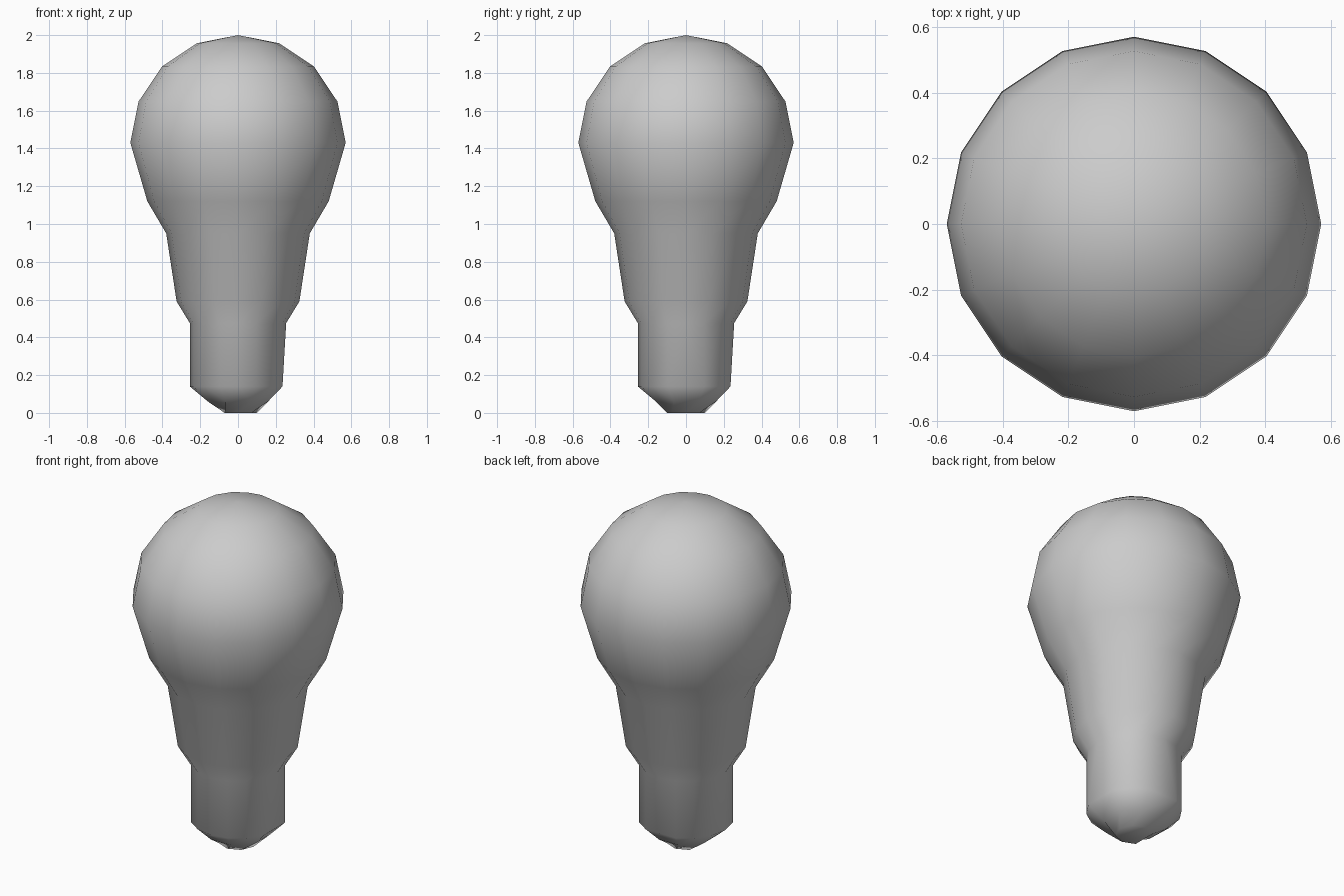
import bpy, bmesh, math

if "Cube" in bpy.data.objects:
    bpy.data.objects.remove(bpy.data.objects["Cube"])

SIDES = 16

# radius, height, {side index: neighbour it collapses onto}
base = [
    (0.10, 0.00, {**{i: i - 1 for i in range(1, SIDES, 2)}, 8: 6, 9: 6}),
    (0.172, 0.06, {i: i + 1 for i in range(0, SIDES, 2)}),
    (0.255, 0.14, {0: 1, 4: 5}),
]
neck = [(0.255, 0.475, {}), (0.325, 0.59, {}), (0.38, 0.95, {}), (0.48, 1.12, {})]
# Rounded glass top: part of a sphere
R, CZ = 0.57, 1.43
globe = [(R * math.cos(math.radians(a)), CZ + R * math.sin(math.radians(a)), {})
         for a in (0, 22.5, 45, 67.5)]

bm = bmesh.new()
rings = []
for r, z, merge in base + neck + globe:
    ring = []
    for i in range(SIDES):
        t = 2 * math.pi * merge.get(i, i) / SIDES
        ring.append(bm.verts.new((r * math.cos(t), r * math.sin(t), z)))
    rings.append(ring)

# Walls, top fan and flat foot
for lo, hi in zip(rings, rings[1:]):
    for i in range(SIDES):
        j = (i + 1) % SIDES
        bm.faces.new((lo[i], lo[j], hi[j], hi[i]))
apex = bm.verts.new((0, 0, CZ + R))
for i in range(SIDES):
    bm.faces.new((rings[-1][i], rings[-1][(i + 1) % SIDES], apex))
bm.faces.new(rings[0][::-1])

bmesh.ops.remove_doubles(bm, verts=bm.verts, dist=0.0005)
bmesh.ops.recalc_face_normals(bm, faces=bm.faces)
for f in bm.faces:
    f.smooth = True

mesh = bpy.data.meshes.new("light_bulb")
bm.to_mesh(mesh)
bm.free()
bpy.context.collection.objects.link(bpy.data.objects.new("light_bulb", mesh))
